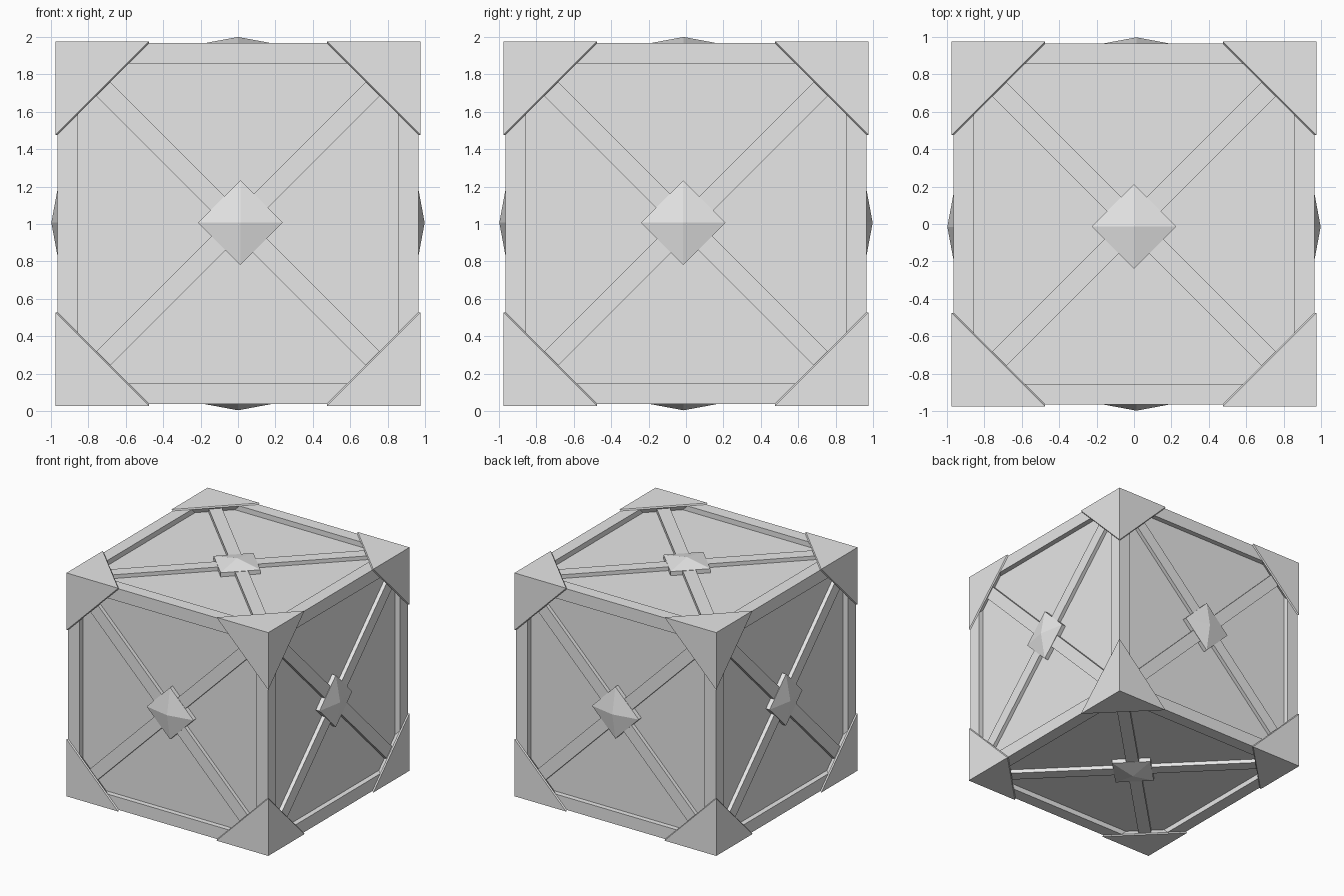
import bpy, bmesh
from math import pi
from itertools import product
from mathutils import Matrix, Vector

cube = bpy.data.objects.get("Cube")
if cube:
    bpy.data.objects.remove(cube, do_unlink=True)

CENTRE = Vector((0, 0, 1.002))
FRAME = 0.965      # half size of the framed box
CAP = 0.975        # half size over the corner caps
PANEL = 0.92       # distance of the sunken panels
BRACE = 0.953      # distance of the brace tops

grey = bpy.data.materials.new("light grey")
grey.use_nodes = True
grey.diffuse_color = (0.8, 0.8, 0.8, 1)
grey.node_tree.nodes["Principled BSDF"].inputs["Base Color"].default_value = (0.8, 0.8, 0.8, 1)


def add_object(name, bm, matrix=Matrix()):
    bmesh.ops.recalc_face_normals(bm, faces=bm.faces)
    mesh = bpy.data.meshes.new(name)
    bm.to_mesh(mesh)
    bm.free()
    mesh.materials.append(grey)
    obj = bpy.data.objects.new(name, mesh)
    obj.matrix_world = Matrix.Translation(CENTRE) @ matrix
    bpy.context.collection.objects.link(obj)


def hull(points):
    bm = bmesh.new()
    for p in points:
        bm.verts.new(p)
    bmesh.ops.convex_hull(bm, input=bm.verts)
    return bm


# Box with a raised border around a sunken panel on every side
bm = bmesh.new()
bmesh.ops.create_cube(bm, size=2 * FRAME)
panels = bm.faces[:]
bmesh.ops.inset_individual(bm, faces=panels, thickness=FRAME - 0.81)
for face in panels:
    normal = face.normal.copy()
    inner = bmesh.ops.extrude_discrete_faces(bm, faces=[face])["faces"][0]
    for v in inner.verts:
        v.co -= normal * (FRAME - PANEL)
add_object("framed_box", bm)

# Bevelled corner caps
for i, (sx, sy, sz) in enumerate(product((-1, 1), repeat=3)):
    points = [Vector((CAP, CAP, CAP))]
    for axis in range(3):
        for level in (CAP, FRAME):
            p = Vector((level, level, level))
            p[axis] = 0.475
            points.append(p)
    add_object(f"corner_cap_{i + 1}", hull([(p.x * sx, p.y * sy, p.z * sz) for p in points]))

# Each side: turn from the top, and the slight shift of its stud
sides = {
    "top": (Matrix(), (0, -0.013, 0)),
    "bottom": (Matrix.Rotation(pi, 4, "X"), (0, -0.013, 0)),
    "front": (Matrix.Rotation(pi / 2, 4, "X"), (0.013, 0, 0.005)),
    "back": (Matrix.Rotation(-pi / 2, 4, "X"), (0.013, 0, 0.005)),
    "left": (Matrix.Rotation(pi / 2, 4, "Y"), (0, -0.015, 0.005)),
    "right": (Matrix.Rotation(-pi / 2, 4, "Y"), (0, -0.015, 0.005)),
}
for side, (turn, shift) in sides.items():
    # Crossed diagonal braces
    for n, angle in enumerate((pi / 4, -pi / 4)):
        bm = bmesh.new()
        bmesh.ops.create_cube(bm, size=1)
        bmesh.ops.scale(bm, vec=(2.2, 0.106, 0.08), verts=bm.verts)
        bmesh.ops.translate(bm, vec=(0, 0, BRACE - 0.04), verts=bm.verts)
        add_object(f"{side}_brace_{n + 1}", bm, turn @ Matrix.Rotation(angle, 4, "Z"))

    # Diamond stud with a pyramid point
    diamond = [(0.226, 0), (0, 0.226), (-0.226, 0), (0, -0.226)]
    points = [(x, y, z) for x, y in diamond for z in (PANEL - 0.01, 0.956)]
    add_object(f"{side}_stud", hull(points + [(0, 0, 0.998)]), Matrix.Translation(shift) @ turn)
